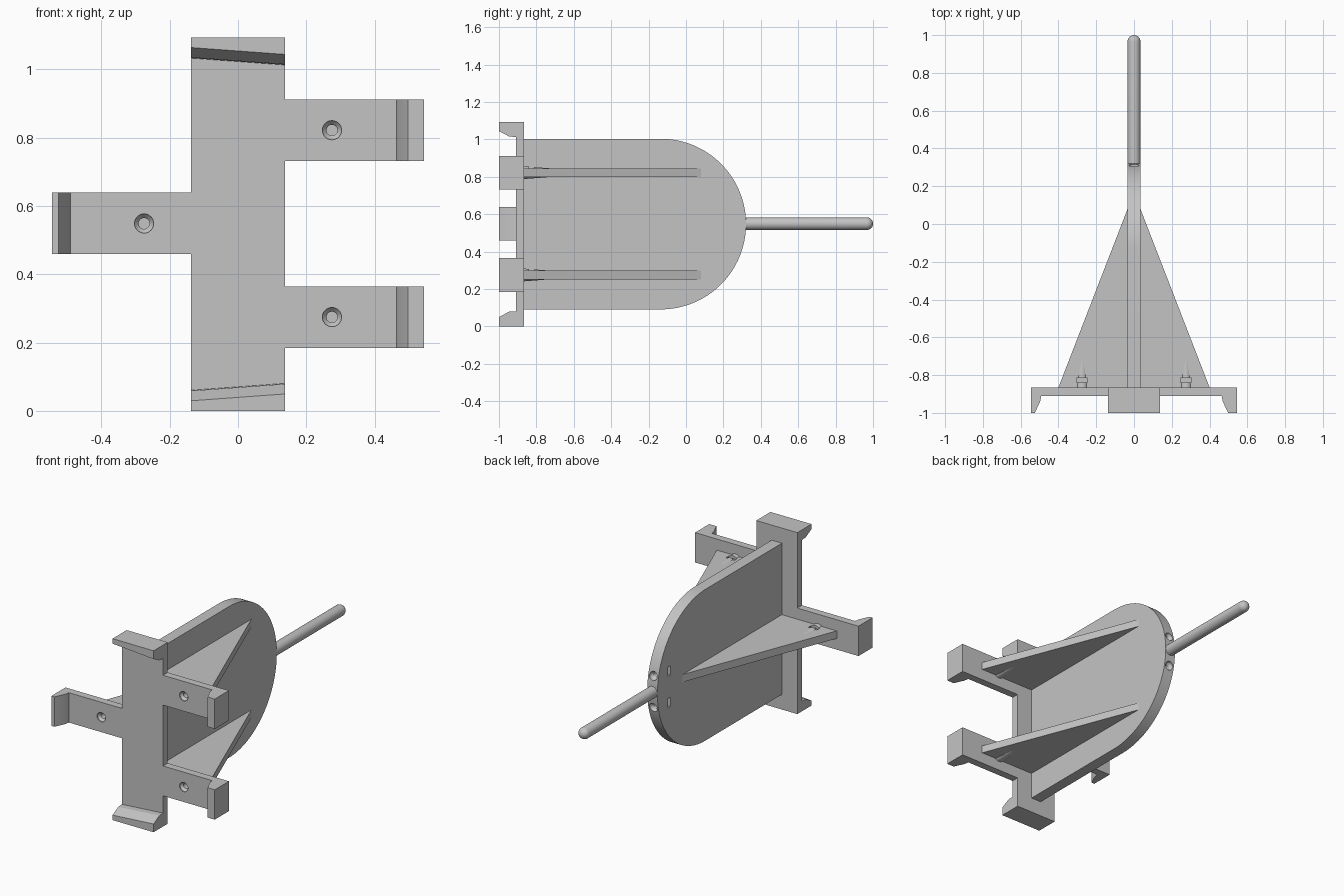
import bpy
import bmesh
import math

cube = bpy.data.objects.get("Cube")
if cube:
    bpy.data.objects.remove(cube, do_unlink=True)

grey = bpy.data.materials.new("plain grey")
grey.use_nodes = True
COLOUR = (0.55, 0.55, 0.55, 1)
grey.diffuse_color = COLOUR
grey.node_tree.nodes["Principled BSDF"].inputs["Base Color"].default_value = COLOUR

MID = 0.547            # height of the centre line
FRONT, BACK = -0.91, -0.865   # faces of the mounting plate
HALF = 0.137           # half width of the spine
FIN = 0.034            # half thickness of the fin


def loft(name, rings):
    """Closed solid through matching rings of points."""
    bm = bmesh.new()
    loops = [[bm.verts.new(p) for p in ring] for ring in rings]
    for a, b in zip(loops, loops[1:]):
        for i in range(len(a)):
            j = (i + 1) % len(a)
            bm.faces.new((a[i], a[j], b[j], b[i]))
    bm.faces.new(loops[0])
    bm.faces.new(loops[-1])
    bmesh.ops.recalc_face_normals(bm, faces=bm.faces)
    mesh = bpy.data.meshes.new(name)
    bm.to_mesh(mesh)
    bm.free()
    mesh.materials.append(grey)
    obj = bpy.data.objects.new(name, mesh)
    bpy.context.collection.objects.link(obj)
    return obj


def box(name, x, y, z):
    return loft(name, [[(x[0], y[0], h), (x[1], y[0], h), (x[1], y[1], h), (x[0], y[1], h)]
                       for h in z])


def turned(name, profile, x, z, sides=32):
    """Round part along y from (radius, y) pairs."""
    steps = [2 * math.pi * i / sides for i in range(sides)]
    return loft(name, [[(x + r * math.cos(t), y, z + r * math.sin(t)) for t in steps]
                       for r, y in profile])


def select(obj):
    bpy.ops.object.select_all(action='DESELECT')
    obj.select_set(True)
    bpy.context.view_layer.objects.active = obj


def cut(targets, cutter):
    cutter.hide_render = True
    for obj in targets:
        select(obj)
        mod = obj.modifiers.new("cut", 'BOOLEAN')
        mod.operation = 'DIFFERENCE'
        mod.solver = 'EXACT'
        mod.object = cutter
        bpy.ops.object.modifier_apply(modifier=mod.name)
    bpy.data.objects.remove(cutter, do_unlink=True)


def smooth(obj):
    select(obj)
    bpy.ops.object.shade_smooth_by_angle(angle=math.radians(30))


# Spine of the mounting plate
box("spine", (-HALF, HALF), (FRONT, BACK), (0, 2 * MID))


# Slanted lips at both ends of the spine
def lip_ring(x, tip, side):
    inner = tip + 0.029
    profile = [(FRONT, 0), (-1, 0), (-1, tip), (-0.945, inner), (FRONT, inner + 0.002)]
    return [(x, y, MID + side * (MID - depth)) for y, depth in profile]


for name, side in (("top_lip", 1), ("bottom_lip", -1)):
    loft(name, [lip_ring(-HALF, 0.03, side), lip_ring(HALF, 0.05, side)])


# Arms with hooked ends, each with a screw hole, gusset and screw boss
def arm(label, side, z, tip):
    root = 0.545 - tip
    profile = [(HALF, BACK), (0.545, BACK), (0.545, -1), (root, -1),
               (root - 0.028, -0.94), (root - 0.034, FRONT), (HALF, FRONT)]
    bar = loft(label + "_arm", [[(side * x, y, h) for x, y in profile]
                                for h in (z - 0.09, z + 0.09)])
    wedge = [(FIN, BACK), (0.4, BACK), (FIN, 0.08)]
    gusset = loft(label + "_gusset", [[(side * x, y, h) for x, y in wedge]
                                      for h in (z - 0.023, z + 0.023)])
    x = side * 0.275
    boss = turned(label + "_screw_boss", [(0.034, BACK), (0.021, -0.7)], x, z)
    cut([bar, gusset, boss],
        turned("screw_cutter", [(0.028, FRONT - 0.01), (0.028, FRONT + 0.006),
                                (0.016, FRONT + 0.02), (0.016, -0.78)], x, z))
    cut([gusset, boss],
        box("nut_cutter", (x - 0.029, x + 0.029), (-0.84, -0.814), (z - 0.018, z + 0.06)))
    for obj in (bar, gusset, boss):
        smooth(obj)


arm("upper_left", 1, MID + 0.275, 0.047)
arm("lower_left", 1, MID - 0.272, 0.047)
arm("right", -1, MID + 0.002, 0.02)

# Upright fin with a round rear end
R = 0.456
arc = [math.radians(-90 + 180 * i / 64) for i in range(65)]
outline = [(BACK, MID + R), (BACK, MID - R)]
outline += [(-0.135 + R * math.cos(a), MID + R * math.sin(a)) for a in arc]
fin = loft("fin", [[(x, y, z) for y, z in outline] for x in (-FIN, FIN)])

# Screw holes in the rim and nut slots in one side of the fin
for side in (1, -1):
    z = MID + side * 0.095
    cut([fin], turned("rim_cutter", [(0.016, 0.17), (0.016, 0.285), (0.026, 0.3),
                                     (0.026, 0.35)], 0, z))
    cut([fin], box("slot_cutter", (-0.06, 0.024), (0.195, 0.222), (z - 0.028, z + 0.028)))
smooth(fin)

# Rod with a domed tip
dome = [math.radians(a) for a in range(0, 88, 12)]
rod = turned("rod", [(FIN, 0.315)] + [(FIN * math.cos(a), 0.966 + FIN * math.sin(a))
                                      for a in dome], 0, MID + 0.002)
smooth(rod)
